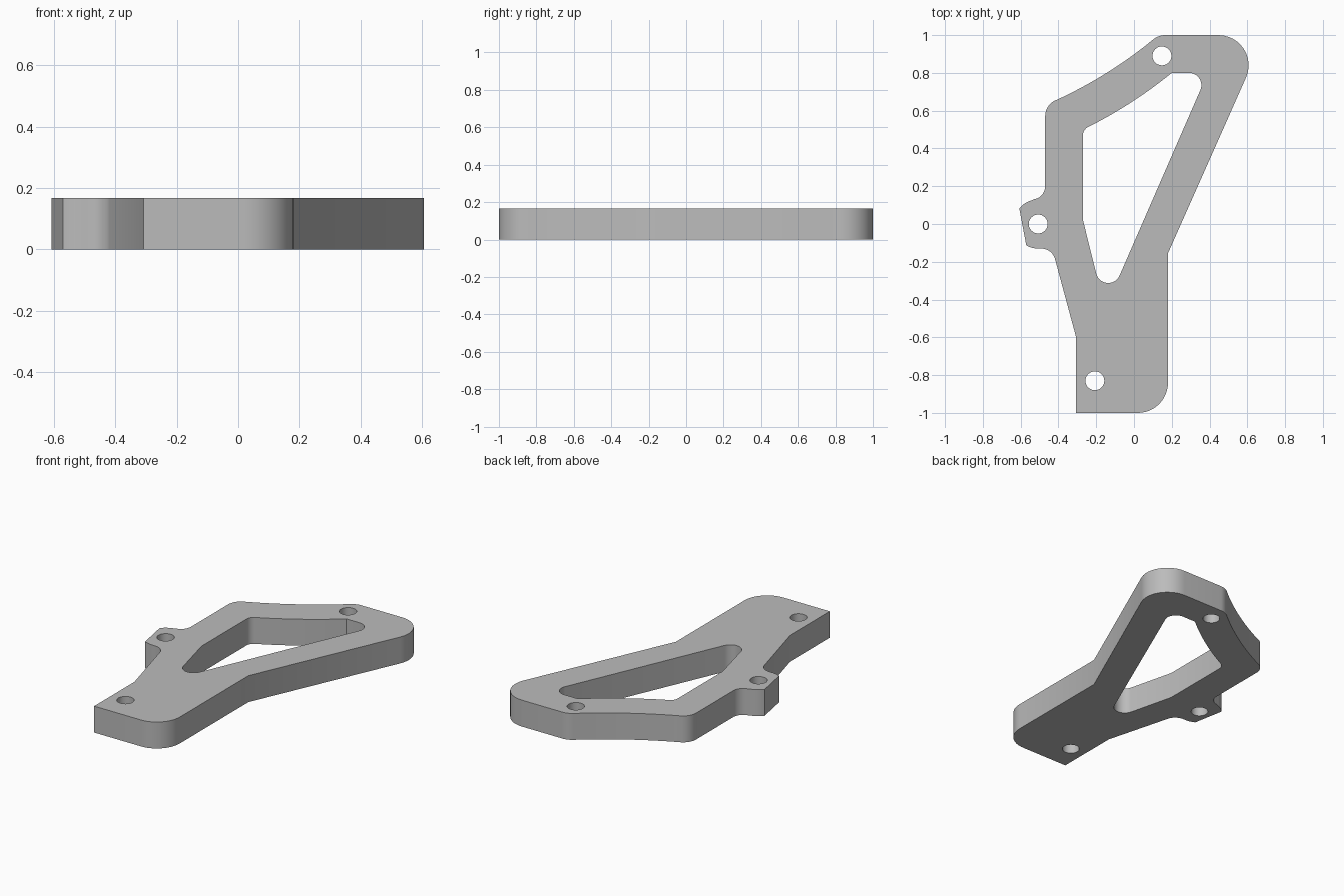
import bpy, bmesh
from math import sin, cos, tan, radians, pi
from mathutils import Vector

THICKNESS = 0.167

cube = bpy.data.objects.get("Cube")
if cube:
    bpy.data.objects.remove(cube)


def arc(cx, cy, r, a0, a1, n=10):
    """Points on an arc, angles in degrees."""
    angles = [radians(a0 + (a1 - a0) * i / n) for i in range(n + 1)]
    return [(cx + r * cos(a), cy + r * sin(a), 0) for a in angles]


def bow(a, b, sag, n=16):
    """Interior points of a shallow curve that bulges to the left of a -> b."""
    a, b = Vector(a), Vector(b)
    side = Vector((a.y - b.y, b.x - a.x)).normalized()
    pts = []
    for i in range(2, n - 1):
        t = i / n
        p = a.lerp(b, t) + side * sag * 4 * t * (1 - t)
        pts.append((p.x, p.y, 0))
    return pts


def rounded(corners, n=12):
    """Turn (x, y, radius) corners into a closed outline with fillets."""
    out = []
    for i, (x, y, r) in enumerate(corners):
        p = Vector((x, y))
        if r == 0:
            out.append(p)
            continue
        u = (Vector(corners[i - 1][:2]) - p).normalized()
        v = (Vector(corners[(i + 1) % len(corners)][:2]) - p).normalized()
        half = u.angle(v) / 2
        centre = p + (u + v).normalized() * r / sin(half)
        start = p + u * r / tan(half) - centre
        end = p + v * r / tan(half) - centre
        sweep = pi - 2 * half
        for k in range(n + 1):
            t = k / n
            out.append(centre + (start * sin((1 - t) * sweep)
                                 + end * sin(t * sweep)) / sin(sweep))
    return out


# Outer outline, anticlockwise, with the side mounting tab
outer = [(-0.307, -1, 0), (0.18, -1, 0.16), (0.18, -0.155, 0),
         (0.693, 1, 0.16), (0.13, 1, 0.1)]
outer += bow((0.13, 1), (-0.47, 0.63), 0.026)
outer += [(-0.47, 0.63, 0.09)]
outer += arc(-0.54, 0.2, 0.07, 0, -80.6)
outer += arc(-0.507, 0, 0.13, 99.4, 140.3)[1:]
outer += arc(-0.507, 0, 0.13, 241, 270, 5)
outer += [(-0.433, -0.13, 0.075), (-0.307, -0.597, 0)]

# Large triangular window
window = [(-0.27, 0.02, 0), (-0.153, -0.449, 0.065), (0.391, 0.8, 0.065), (0.2, 0.8, 0)]
window += bow((0.2, 0.8), (-0.27, 0.5), 0.016)
window += [(-0.27, 0.5, 0.05)]

loops = [rounded(outer), rounded(window)]

# Three bolt holes
for x, y in ((0.148, 0.89), (-0.507, 0), (-0.207, -0.83)):
    loops.append([Vector(p[:2]) for p in arc(x, y, 0.05, 0, 360, 32)[:-1]])

# Fill the flat profile and extrude it into a plate
bm = bmesh.new()
for loop in loops:
    verts = [bm.verts.new((p.x, p.y, 0)) for p in loop]
    for i, v in enumerate(verts):
        bm.edges.new((verts[i - 1], v))
bmesh.ops.triangle_fill(bm, edges=bm.edges[:], use_beauty=True, normal=(0, 0, 1))
result = bmesh.ops.extrude_face_region(bm, geom=bm.faces[:], use_keep_orig=True)
top = [g for g in result["geom"] if isinstance(g, bmesh.types.BMVert)]
bmesh.ops.translate(bm, verts=top, vec=(0, 0, THICKNESS))
bmesh.ops.recalc_face_normals(bm, faces=bm.faces[:])

mesh = bpy.data.meshes.new("bracket_plate")
bm.to_mesh(mesh)
bm.free()
plate = bpy.data.objects.new("bracket_plate", mesh)
bpy.context.collection.objects.link(plate)

# Plain grey metal
grey = bpy.data.materials.new("light_grey")
grey.use_nodes = True
colour = (0.5, 0.5, 0.5, 1)
grey.diffuse_color = colour
grey.node_tree.nodes["Principled BSDF"].inputs["Base Color"].default_value = colour
mesh.materials.append(grey)

bpy.ops.object.select_all(action="DESELECT")
plate.select_set(True)
bpy.context.view_layer.objects.active = plate
bpy.ops.object.shade_smooth_by_angle(angle=radians(25))
